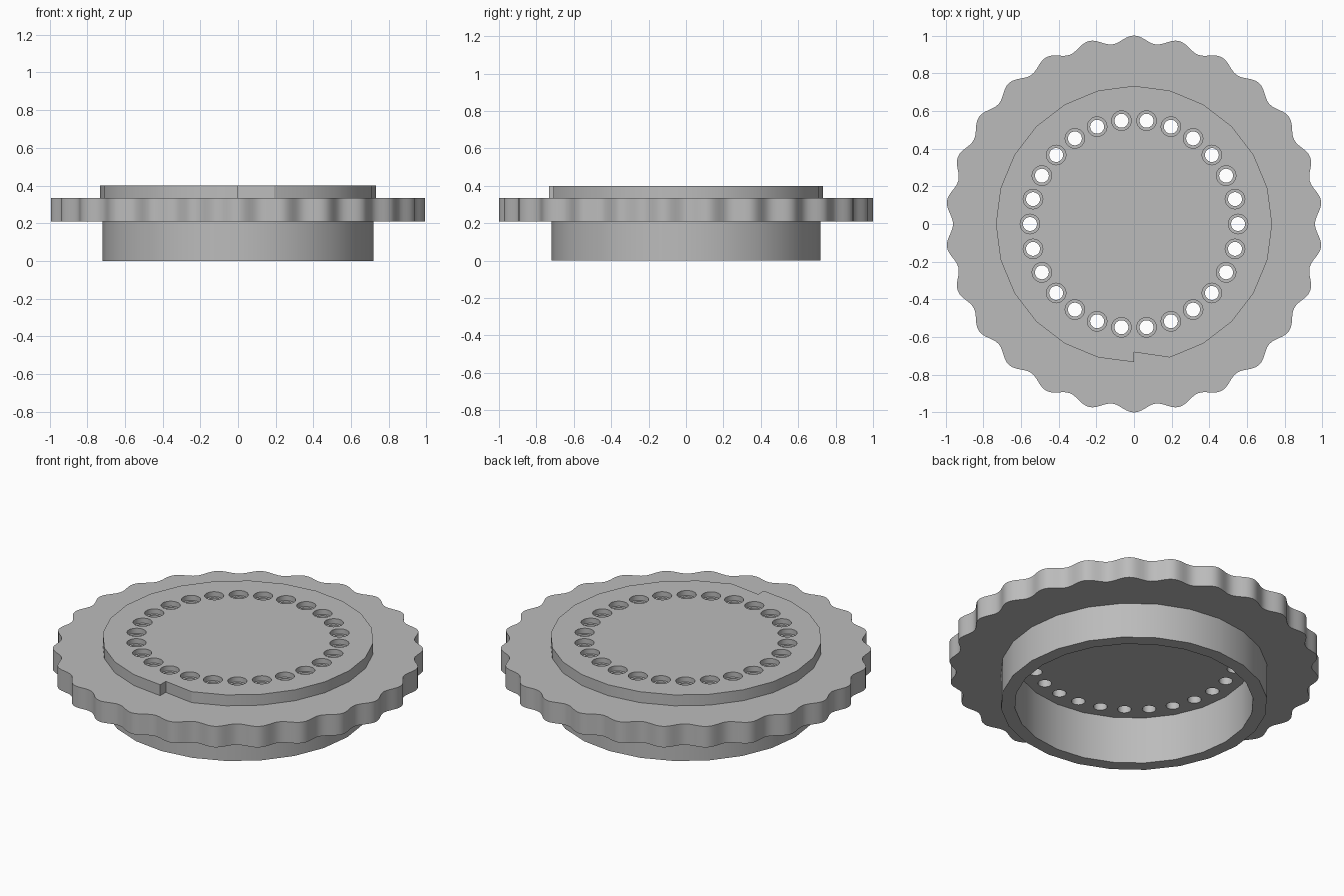
import bpy, bmesh
from math import sin, cos, pi, radians

if "Cube" in bpy.data.objects:
    bpy.data.objects.remove(bpy.data.objects["Cube"])

LOBES = 26
SIDES = 24

grey = bpy.data.materials.new("mid grey")
grey.use_nodes = True
color = (0.5, 0.5, 0.5, 1)
grey.diffuse_color = color
grey.node_tree.nodes["Principled BSDF"].inputs["Base Color"].default_value = color


def circle(r, n, cx=0.0, cy=0.0):
    return [(cx + r * cos(2 * pi * i / n), cy + r * sin(2 * pi * i / n)) for i in range(n)]


def ring(bm, outline, z):
    """Closed loop of vertices at height z."""
    verts = [bm.verts.new((x, y, z)) for x, y in outline]
    for i, v in enumerate(verts):
        bm.edges.new((verts[i - 1], v))
    return verts


def skin(bm, a, b):
    """Quads between two loops of equal length."""
    for i in range(len(a)):
        bm.faces.new((a[i - 1], a[i], b[i], b[i - 1]))


def cap(bm, loops):
    """Flat face bounded by the first loop, with the others as holes."""
    edges = [bm.edges.get((lp[i - 1], lp[i])) for lp in loops for i in range(len(lp))]
    bmesh.ops.triangle_fill(bm, edges=edges, use_beauty=True)


def finish(bm, name):
    bmesh.ops.recalc_face_normals(bm, faces=bm.faces)
    mesh = bpy.data.meshes.new(name)
    bm.to_mesh(mesh)
    bm.free()
    mesh.materials.append(grey)
    obj = bpy.data.objects.new(name, mesh)
    bpy.context.collection.objects.link(obj)
    bpy.ops.object.select_all(action="DESELECT")
    obj.select_set(True)
    bpy.context.view_layer.objects.active = obj
    bpy.ops.object.shade_smooth_by_angle(angle=radians(30))
    return obj


def tube(name, outer, inner, z0, z1):
    bm = bmesh.new()
    loops = [ring(bm, o, z) for o, z in ((outer, z0), (outer, z1), (inner, z1), (inner, z0))]
    for i in range(4):
        skin(bm, loops[i - 1], loops[i])
    return finish(bm, name)


# Hollow skirt below the flange
tube("skirt", circle(0.72, SIDES), circle(0.645, SIDES), 0, 0.28)

# Scalloped flange
count = LOBES * 12
wave = []
for i in range(count):
    a = 2 * pi * i / count
    r = 0.98 + 0.02 * cos(LOBES * (a - pi / 2))
    wave.append((r * cos(a), r * sin(a)))
tube("flange", wave, circle(0.68, count), 0.21, 0.335)

# Cover plate: one step in its rim at the front, and a ring of counterbored holes
rim = circle(0.733, SIDES)
front = SIDES * 3 // 4
rim.insert(front + 1, (0, -0.68))

bm = bmesh.new()
bottom, top = ring(bm, rim, 0.28), ring(bm, rim, 0.4)
skin(bm, bottom, top)
bottom_loops, top_loops = [bottom], [top]
for k in range(LOBES):
    a = 2 * pi * k / LOBES
    cx, cy = 0.552 * cos(a), 0.552 * sin(a)
    wide, narrow = circle(0.052, 24, cx, cy), circle(0.037, 24, cx, cy)
    steps = [ring(bm, o, z) for o, z in
             ((wide, 0.4), (wide, 0.37), (narrow, 0.37), (narrow, 0.28))]
    for upper, lower in zip(steps, steps[1:]):
        skin(bm, upper, lower)
    top_loops.append(steps[0])
    bottom_loops.append(steps[-1])
cap(bm, top_loops)
cap(bm, bottom_loops)
finish(bm, "cover_plate")
